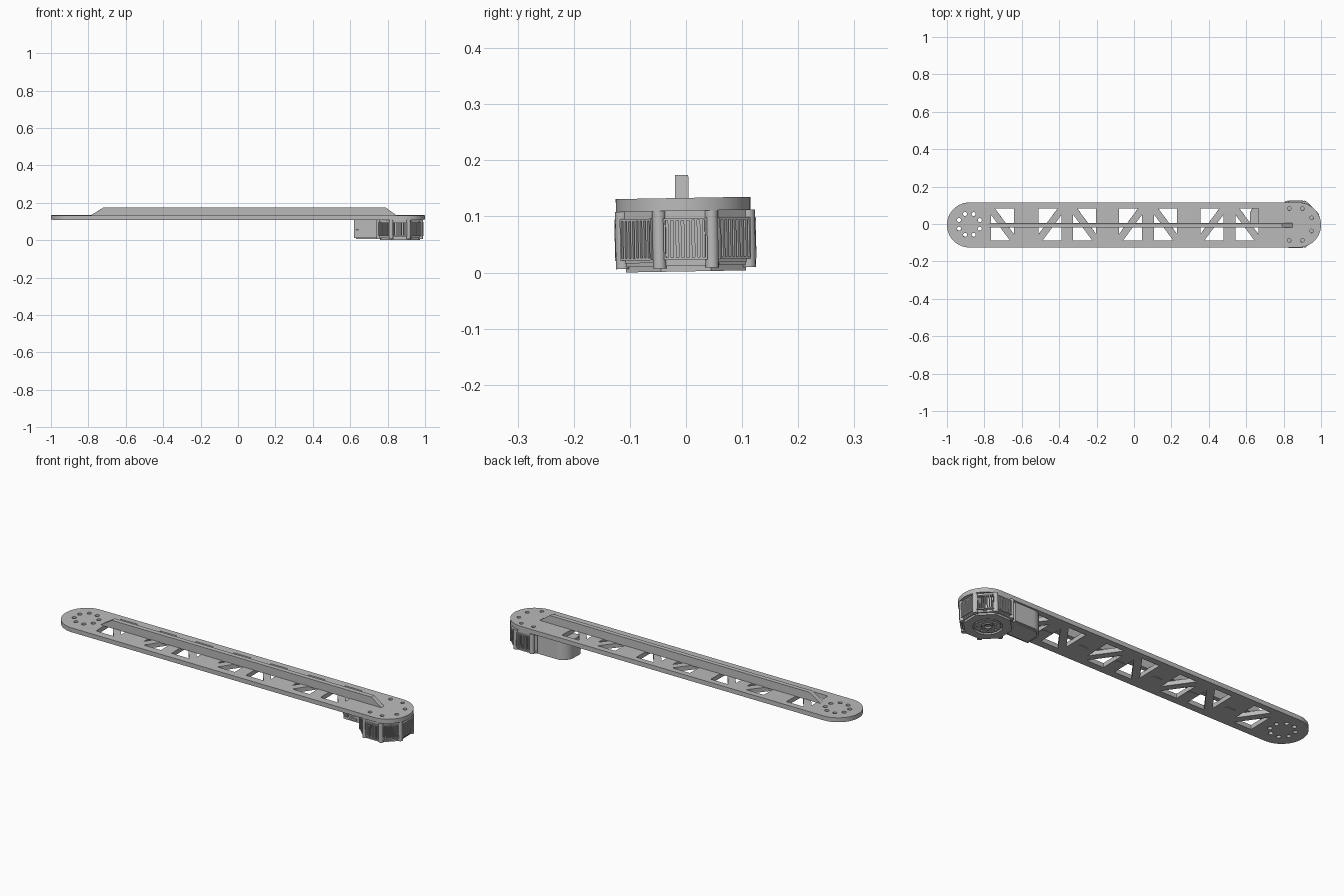
import bpy, bmesh
from math import sin, cos, pi, radians
from mathutils import Matrix, Vector

default = bpy.data.objects.get("Cube")
if default:
    bpy.data.objects.remove(default)

grey = bpy.data.materials.new("machined_grey")
grey.use_nodes = True
grey.diffuse_color = (0.5, 0.5, 0.5, 1)
bsdf = next(n for n in grey.node_tree.nodes if n.type == 'BSDF_PRINCIPLED')
bsdf.inputs["Base Color"].default_value = (0.5, 0.5, 0.5, 1)

TILT = Matrix.Rotation(radians(1), 4, 'X')
MOTOR = Matrix.Translation((0.865, 0, 0))


def circle(x, y, r, n=20, start=0.0):
    return [(x + r * cos(start + 2 * pi * i / n), y + r * sin(start + 2 * pi * i / n)) for i in range(n)]


def rect(x0, x1, y0, y1):
    return [(x0, y0), (x1, y0), (x1, y1), (x0, y1)]


def arc(x, y, r, a0, a1, n):
    return [(x + r * cos(radians(a0 + (a1 - a0) * i / n)),
             y + r * sin(radians(a0 + (a1 - a0) * i / n))) for i in range(n + 1)]


def prism(name, loops, z0, z1, matrix=Matrix()):
    """Extrude flat outlines (inner loops become holes) from z0 to z1."""
    curve = bpy.data.curves.new(name, 'CURVE')
    curve.dimensions, curve.fill_mode = '2D', 'BOTH'
    curve.extrude = (z1 - z0) / 2
    for loop in loops:
        spline = curve.splines.new('POLY')
        spline.points.add(len(loop) - 1)
        for p, (x, y) in zip(spline.points, loop):
            p.co = (x, y, 0, 1)
        spline.use_cyclic_u = True
    temp = bpy.data.objects.new(name + "_outline", curve)
    bpy.context.collection.objects.link(temp)
    deps = bpy.context.evaluated_depsgraph_get()
    mesh = bpy.data.meshes.new_from_object(temp.evaluated_get(deps))
    bpy.data.objects.remove(temp)
    bpy.data.curves.remove(curve)
    mesh.transform(TILT @ matrix @ Matrix.Translation((0, 0, (z0 + z1) / 2)))
    bm = bmesh.new()
    bm.from_mesh(mesh)
    bmesh.ops.remove_doubles(bm, verts=bm.verts, dist=1e-5)
    bmesh.ops.recalc_face_normals(bm, faces=bm.faces)
    bm.to_mesh(mesh)
    bm.free()
    mesh.materials.clear()
    mesh.materials.append(grey)
    mesh.shade_smooth()
    mesh.set_sharp_from_angle(angle=radians(30))
    mesh.name = name
    obj = bpy.data.objects.new(name, mesh)
    bpy.context.collection.objects.link(obj)
    return obj


# Arm plate: rounded ends, bolt circles and trussed windows
plate = [arc(0.88, -0.003, 0.12, -90, 90, 28) + arc(-0.88, -0.003, 0.12, 90, 270, 28)]
for i in range(8):
    a = pi / 8 + i * pi / 4
    plate.append(circle(-0.88 + 0.06 * cos(a), 0.06 * sin(a), 0.011, 16))
    if i not in (3, 4):
        plate.append(circle(0.865 + 0.092 * cos(a), 0.092 * sin(a), 0.01, 16))

windows = [(-0.765, 1), (-0.51, -1), (-0.325, 1), (-0.08, -1), (0.108, 1), (0.355, -1), (0.542, 1)]
W, H, GAP = 0.123, 0.085, 0.022
for x, side in windows:
    mid = x + W / 2
    for s in (1, -1):
        # one triangle on each side of the diagonal strut
        tri = [(W / 2, H), (W / 2, -H + GAP * 1.5), (-W / 2 + GAP, H)]
        plate.append([(mid + s * side * px, s * py) for px, py in tri])
prism("arm_plate", plate, 0.11, 0.133)

# Upright stiffening rib, with tapered ends
upright = Matrix.Translation((0, -0.005, 0)) @ Matrix.Rotation(pi / 2, 4, 'X')
prism("stiffening_rib", [[(-0.79, 0.131), (0.85, 0.131), (0.79, 0.174), (-0.72, 0.174)]],
      -0.012, 0.012, upright)
# Rib tabs showing on the underside, between the windows
for i, x in enumerate((-0.575, -0.355, -0.14, 0.075, 0.295, 0.51)):
    prism(f"rib_tab_{i + 1}", [rect(x - 0.025, x + 0.025, -0.012, 0.002)], 0.108, 0.115)


# Motor housing
def octagon(apothem):
    return circle(0, 0, apothem / cos(pi / 8), 8, pi / 8)


prism("motor_core", [octagon(0.11)], 0.016, 0.108, MOTOR)
prism("motor_top_cap", [octagon(0.117)], 0.1, 0.111, MOTOR)
prism("motor_bottom_rim", [octagon(0.115)], 0.012, 0.02, MOTOR)
prism("motor_base", [octagon(0.107), circle(0, 0, 0.068, 40)], 0.002, 0.014, MOTOR)

# Output hub underneath: bolt ring, collar and centre
ring = [circle(0, 0, 0.06, 40), circle(0, 0, 0.03, 32)]
ring += [circle(0.046 * cos(i * pi / 4), 0.046 * sin(i * pi / 4), 0.006, 12) for i in range(8)]
prism("hub_bolt_ring", ring, 0.004, 0.017, MOTOR)
prism("hub_collar", [circle(0, 0, 0.025, 32), circle(0, 0, 0.016, 24)], 0.003, 0.017, MOTOR)
prism("hub_centre", [circle(0, 0, 0.012, 24)], 0.008, 0.017, MOTOR)

# Corner posts and slotted vent panels around the octagon
for i in range(8):
    a = pi / 8 + i * pi / 4
    if i not in (3,):
        prism(f"corner_post_{i + 1}", [circle(0.122 * cos(a), 0.122 * sin(a), 0.012, 16)],
              0.008, 0.11, MOTOR)
    if i in (3, 4):
        continue
    face = MOTOR @ Matrix.Rotation(i * pi / 4, 4, 'Z') @ Matrix(
        ((0, 0, 1, 0), (1, 0, 0, 0), (0, 1, 0, 0), (0, 0, 0, 1)))
    slots = [rect(-0.0355 + k * 0.0095, -0.031 + k * 0.0095, 0.027, 0.093) for k in range(8)]
    prism(f"vent_panel_base_{i + 1}", [rect(-0.043, 0.043, 0.018, 0.102)] + slots, 0.108, 0.117, face)
    prism(f"vent_panel_{i + 1}", [rect(-0.039, 0.039, 0.023, 0.097)] + slots, 0.117, 0.126, face)

# Connector housing with a rounded outer corner
body = [(0.79, -0.01), (0.79, 0.108), (0.70, 0.108)] + arc(0.68, 0.048, 0.06, 90, 170, 12) + [(0.62, -0.01)]
prism("connector_housing", [body], 0.012, 0.11)
prism("connector_cover", [[(0.78, 0.0), (0.78, 0.098)] + arc(0.68, 0.048, 0.05, 90, 170, 12) + [(0.63, 0.0)]],
      0.007, 0.013)

# Ports on the front of the connector housing
front = Matrix.Translation((0, -0.009, 0)) @ Matrix.Rotation(pi / 2, 4, 'X')
prism("round_port", [circle(0.678, 0.06, 0.022, 24), circle(0.678, 0.06, 0.014, 20)], 0, 0.009, front)
prism("round_port_pin", [circle(0.678, 0.06, 0.006, 12)], 0, 0.007, front)
for i, z in enumerate((0.028, 0.052, 0.076)):
    prism(f"plug_socket_{i + 1}", [rect(0.626, 0.65, z, z + 0.018), rect(0.631, 0.645, z + 0.004, z + 0.014)],
          0, 0.007, front)
for i, z in enumerate((0.02, 0.09)):
    prism(f"port_clip_{i + 1}", [rect(0.66, 0.70, z, z + 0.01)], 0, 0.007, front)
